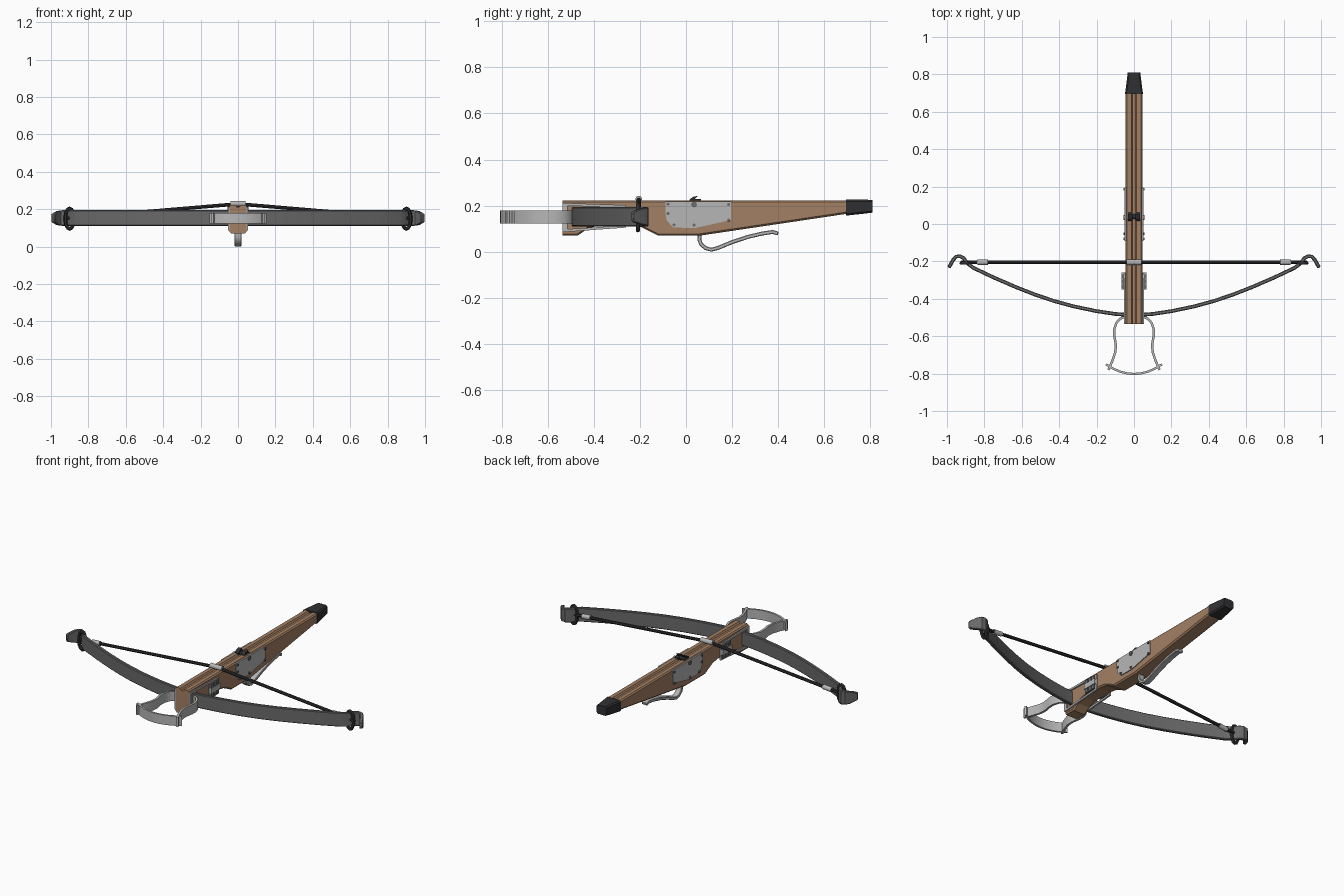
import bpy, bmesh, math
from mathutils import Vector

if "Cube" in bpy.data.objects:
    bpy.data.objects.remove(bpy.data.objects["Cube"])

def mat(name, c):
    m = bpy.data.materials.new(name)
    m.diffuse_color = (*c, 1)
    m.use_nodes = True
    m.node_tree.nodes["Principled BSDF"].inputs["Base Color"].default_value = m.diffuse_color
    return m

WOOD = mat("wood", (0.37, 0.215, 0.125))
STEEL = mat("bow_steel", (0.14, 0.14, 0.14))
LIGHT = mat("light_metal", (0.47, 0.47, 0.47))
DARK = mat("dark_cord", (0.03, 0.03, 0.033))
RIVET = mat("rivet_grey", (0.15, 0.15, 0.15))

def finish(name, bm, m, bevel=0, smooth=0):
    bmesh.ops.recalc_face_normals(bm, faces=bm.faces)
    me = bpy.data.meshes.new(name)
    bm.to_mesh(me)
    bm.free()
    me.materials.append(m)
    o = bpy.data.objects.new(name, me)
    bpy.context.collection.objects.link(o)
    if smooth:
        bpy.context.view_layer.objects.active = o
        o.select_set(True)
        bpy.ops.object.shade_smooth_by_angle(angle=math.radians(smooth))
        o.select_set(False)
    if bevel:
        b = o.modifiers.new("bevel", "BEVEL")
        b.width, b.segments, b.limit_method = bevel, 1, 'ANGLE'
        b.angle_limit = math.radians(50)
    return o

def loft(name, rings, m, closed=False, **kw):
    bm = bmesh.new()
    vs = [[bm.verts.new(p) for p in r] for r in rings]
    n = len(rings[0])
    pairs = list(zip(vs, vs[1:])) + ([(vs[-1], vs[0])] if closed else [])
    for a, b in pairs:
        for i in range(n):
            bm.faces.new((a[i], a[(i+1) % n], b[(i+1) % n], b[i]))
    if not closed:
        bm.faces.new(vs[0])
        bm.faces.new(vs[-1])
    return finish(name, bm, m, **kw)

def strip(name, pts, t, m, place, **kw):
    """flat bar following (u, v, low, high); t is its thickness"""
    rings = []
    for i, (u, v, lo, hi) in enumerate(pts):
        a, b = pts[max(i-1, 0)], pts[min(i+1, len(pts)-1)]
        d = Vector((b[0]-a[0], b[1]-a[1])).normalized()
        nx, ny = -d.y*t/2, d.x*t/2
        rings.append([place(u+nx, v+ny, lo), place(u-nx, v-ny, lo),
                      place(u-nx, v-ny, hi), place(u+nx, v+ny, hi)])
    return loft(name, rings, m, **kw)

def plate(name, prof, x0, x1, m, **kw):
    """side profile (y, z) extruded along x"""
    return loft(name, [[(x, y, z) for y, z in prof] for x in (x0, x1)], m, **kw)

def rod(name, p, q, r, m, n=10):
    p, q = Vector(p), Vector(q)
    rot = (q-p).to_track_quat('Z', 'Y')
    rings = [[c + rot @ Vector((r*math.cos(k*math.tau/n), r*math.sin(k*math.tau/n), 0))
              for k in range(n)] for c in (p, q)]
    return loft(name, rings, m, smooth=40)

def rect(y0, y1, z0, z1):
    return [(y0, z0), (y1, z0), (y1, z1), (y0, z1)]

XY = lambda u, v, w: (u, v, w)
YZ = lambda u, v, w: (w, u, v)

# wooden stock, with bolt groove along the top
def section(y, lo, hi=0.222, w=0.045):
    half = [(w-0.008, lo), (w, lo+0.008), (w, hi-0.007), (w-0.007, hi),
            (0.014, hi), (0.008, hi-0.01)]
    return [(x, y, z) for x, z in half] + [(-x, y, z) for x, z in reversed(half)]

loft("stock", [section(y, lo) for y, lo in (
    (-0.535, 0.07), (-0.47, 0.07), (-0.43, 0.098), (-0.38, 0.115), (-0.25, 0.115),
    (-0.195, 0.107), (-0.12, 0.07), (0.06, 0.07), (0.7, 0.165))], WOOD)

# butt cap
def cap(y, w, lo, hi):
    c = 0.008
    return [(w-c, y, lo), (w, y, lo+c), (w, y, hi-c), (w-c, y, hi),
            (c-w, y, hi), (-w, y, hi-c), (-w, y, lo+c), (c-w, y, lo)]
loft("butt_cap", [cap(0.695, 0.048, 0.157, 0.226), cap(0.78, 0.037, 0.166, 0.226),
                  cap(0.81, 0.034, 0.17, 0.225)], DARK)

# bow limbs with recurved tips
half = [(0.1, -0.481, .11, .195), (0.2, -0.466, .11, .195), (0.32, -0.441, .11, .195),
        (0.43, -0.411, .11, .195), (0.53, -0.377, .11, .195), (0.63, -0.338, .11, .195),
        (0.75, -0.286, .11, .195), (0.86, -0.234, .11, .195), (0.893, -0.208, .11, .195),
        (0.91, -0.183, .11, .195), (0.93, -0.172, .11, .195), (0.95, -0.174, .112, .193),
        (0.967, -0.192, .116, .189), (0.99, -0.233, .13, .175)]
bow = [(-x, y, a, b) for x, y, a, b in reversed(half)] + [(0, -0.488, .11, .195)] + half
strip("bow", bow, 0.02, STEEL, XY, bevel=0.004, smooth=35)

# stirrup foot bar
strip("stirrup_bar", [(x, -0.802 + 2.3*x*x, .122, .18) for x in
      (-.15, -.11, -.075, -.035, 0, .035, .075, .11, .15)], 0.012, LIGHT, XY, smooth=35)

mid = Vector((0, -0.205, 0.228))
end = Vector((0.925, -0.205, 0.15))
for s, side in ((1, "right"), (-1, "left")):
    # stirrup arm
    strip("stirrup_arm_" + side, [(s*x, y, .122, .18) for x, y in (
        (.05, -.495), (.075, -.507), (.095, -.53), (.106, -.565), (.105, -.6), (.097, -.645),
        (.1, -.685), (.117, -.735), (.137, -.78))], 0.013, LIGHT, XY, smooth=35)
    # bow mount frame and tightening wedge
    a, b = s*0.043, s*0.053
    for nm, prof in (("top", [(-.535, .2), (-.26, .192), (-.26, .202), (-.535, .212)]),
                     ("bottom", [(-.535, .085), (-.26, .105), (-.26, .115), (-.535, .097)]),
                     ("front", rect(-.535, -.515, .09, .208)),
                     ("rear", rect(-.275, -.26, .107, .2))):
        plate("mount_%s_%s" % (nm, side), prof, a, b, LIGHT)
    for y in (-.345, -.318, -.291):
        plate("mount_wedge_" + side, rect(y, y+.022, .115, .195), s*.04, s*.062, RIVET)
    plate("wedge_washer_" + side, rect(-.35, -.26, .14, .17), s*.05, s*.066, LIGHT)
    # lock plate and rivets
    plate("lock_plate_" + side, [(-.09, .218), (.195, .218), (.195, .138), (.04, .103),
          (-.055, .105), (-.083, .135), (-.09, .17)], s*.042, s*.05, LIGHT)
    for y, z, r in ((-.078, .207, .007), (-.078, .166, .007), (.185, .205, .007),
                    (.185, .137, .007), (.035, .116, .007), (-.052, .117, .007),
                    (.035, .205, .013)):
        rod("rivet_" + side, (s*.045, y, z), (s*.056, y, z), r, RIVET, 8)
    # lock nut prong
    plate("nut_prong_" + side, [(.015, .212), (.064, .212), (.064, .228), (.04, .23),
          (.052, .243), (.03, .238), (.015, .226)], s*.008, s*.032, DARK)
    # bowstring half with its clasp and end loop
    flip = lambda v: (s*v.x, v.y, v.z)
    rod("bowstring_" + side, mid, flip(end), 0.0095, DARK, 8)
    rod("string_clasp_" + side, flip(mid.lerp(end, .845)), flip(mid.lerp(end, .905)),
        0.0145, LIGHT)
    ring = []
    for k in range(12):
        t = k*math.tau/12
        d = Vector((math.cos(t), 0, math.sin(t)))
        c = Vector((s*.9 + .024*d.x, -.209, .149 + .055*d.z))
        ring.append([c + .01*(d*math.cos(q) + Vector((0, 1, 0))*math.sin(q))
                     for q in [j*math.tau/6 for j in range(6)]])
    loft("string_loop_" + side, ring, DARK, closed=True, smooth=60)

# string centre serving and nut axle
rod("string_serving", (-.04, -.205, .229), (.04, -.205, .229), 0.0145, LIGHT)
rod("nut_roller", (-.03, .04, .216), (.03, .04, .216), 0.014, DARK)

# trigger lever
strip("trigger", [(y, z, -.018, .018) for y, z in (
    (.06, .08), (.058, .052), (.066, .032), (.085, .016), (.11, .009), (.14, .017),
    (.2, .042), (.27, .065), (.33, .079), (.375, .086), (.4, .079))],
    0.017, LIGHT, YZ, bevel=0.003, smooth=35)
